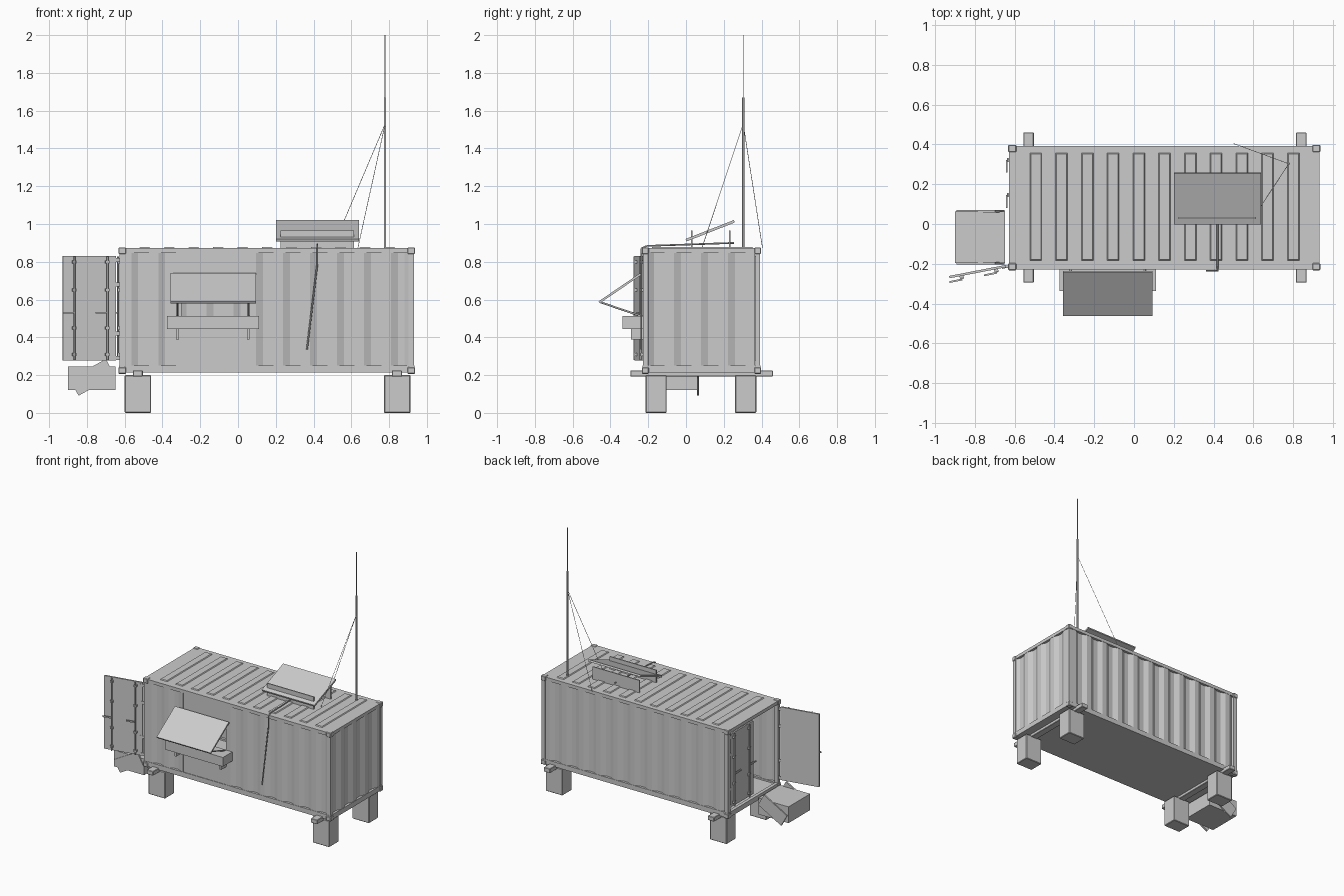
import bpy, bmesh, math
from mathutils import Vector, Matrix

if "Cube" in bpy.data.objects:
    bpy.data.objects.remove(bpy.data.objects["Cube"])

X0, X1, Y0, Y1, Z0, Z1 = -0.63, 0.935, -0.23, 0.395, 0.21, 0.873


def finish(name, bm):
    bmesh.ops.recalc_face_normals(bm, faces=bm.faces)
    me = bpy.data.meshes.new(name)
    bm.to_mesh(me)
    bm.free()
    ob = bpy.data.objects.new(name, me)
    bpy.context.collection.objects.link(ob)
    return ob


def box(name, x, y, z, m=None, bevel=0):
    """Box from (min, max) ranges, optionally moved by a matrix."""
    bm = bmesh.new()
    bmesh.ops.create_cube(bm, size=1)
    for v in bm.verts:
        v.co = Vector([(r[0] + r[1]) / 2 + c * (r[1] - r[0]) for r, c in zip((x, y, z), v.co)])
    if bevel:
        bmesh.ops.bevel(bm, geom=bm.edges[:], offset=bevel, segments=1, affect='EDGES')
    if m:
        bm.transform(m)
    return finish(name, bm)


def rod(name, pts, r, sides=8, m=None):
    """Straight round bars joining successive points."""
    bm = bmesh.new()
    for a, b in zip(pts, pts[1:]):
        a, b = Vector(a), Vector(b)
        if m:
            a, b = m @ a, m @ b
        d = b - a
        t = Matrix.Translation((a + b) / 2) @ d.to_track_quat('Z', 'Y').to_matrix().to_4x4()
        bmesh.ops.create_cone(bm, cap_ends=True, segments=sides, radius1=r, radius2=r, depth=d.length, matrix=t)
    ob = finish(name, bm)
    for p in ob.data.polygons:
        p.use_smooth = len(p.vertices) == 4
    return ob


def corrugated(name, start, end, inward, z=(0.235, 0.86), q=0.0357, depth=0.016):
    """Vertical sheet folded with a trapezoid profile."""
    a, b, n = Vector(start), Vector(end), Vector(inward)
    length = (b - a).length
    d = (b - a).normalized()
    pts, k = [], 0
    while k * q < length:
        pts.append(a + d * k * q + n * (depth if k % 4 in (2, 3) else 0))
        k += 1
    pts.append(b)
    bm = bmesh.new()
    rows = [[bm.verts.new((p.x, p.y, h)) for p in pts] for h in z]
    for i in range(len(pts) - 1):
        bm.faces.new((rows[0][i], rows[0][i + 1], rows[1][i + 1], rows[1][i]))
    ob = finish(name, bm)
    mod = ob.modifiers.new("thickness", 'SOLIDIFY')
    mod.thickness, mod.offset = 0.004, 0


# floor and roof
box("floor", (X0 + .005, X1 - .005), (Y0 + .005, Y1 - .005), (0.213, 0.238))
box("roof", (X0 + .003, X1 - .003), (Y0 + .003, Y1 - .003), (0.86, 0.872))
for i in range(11):
    x = -0.494 + i * 0.1296
    rib = box("roof_rib", (x - .033, x + .033), (-0.186, 0.36), (0.868, 0.878))
    for v in rib.data.vertices:
        if v.co.z > 0.875:
            v.co.x += 0.008 if v.co.x < x else -0.008
            v.co.y += 0.008 if v.co.y < 0 else -0.008

# frame: rails, posts and corner blocks
for z in ((0.213, 0.25), (0.847, 0.872)):
    for y in (Y0 + .002, Y1 - .027):
        box("long_rail", (X0, X1), (y, y + .025), z)
    for x in (X0 + .002, X1 - .027):
        box("end_rail", (x, x + .025), (Y0, Y1), z)
for x in (X0, X1 - .035):
    for y in (Y0, Y1 - .03):
        box("corner_post", (x + .002, x + .033), (y + .002, y + .028), (Z0, Z1))
        for z in (Z0 - .003, Z1 - .032):
            box("corner_block", (x - .003, x + .038), (y - .003, y + .033), (z, z + .035), bevel=.004)

# corrugated walls, with a flat section around the serving window
corrugated("front_wall_left", (-.6, Y0 + .006), (-.30, Y0 + .006), (0, 1))
corrugated("front_wall_right", (.06, Y0 + .006), (.905, Y0 + .006), (0, 1))
box("wall_below_window", (-.31, .07), (Y0 + .006, Y0 + .012), (.235, .51))
box("wall_above_window", (-.31, .07), (Y0 + .006, Y0 + .012), (.72, .86))
corrugated("back_wall", (.905, Y1 - .006), (-.6, Y1 - .006), (0, -1))
corrugated("end_wall", (X1 - .006, Y1 - .03), (X1 - .006, Y0 + .03), (-1, 0))


# end doors with locking bars, handles and hinges (local: x width, y outward)
def door(name, hinge, along, outward):
    m = Matrix(((along[0], outward[0], 0, hinge[0]), (along[1], outward[1], 0, hinge[1]),
                (0, 0, 1, 0), (0, 0, 0, 1)))
    box(name + "_panel", (0, .288), (-.012, 0), (.278, .83), m)
    for u in (.05, .227):
        rod(name + "_bar", [(u, .013, .28), (u, .013, .828)], .005, 8, m)
        box(name + "_handle", (u, u + .065), (.014, .023), (.525, .535), m)
        for z in (.31, .45, .65, .80):
            box(name + "_bracket", (u - .01, u + .01), (0, .016), (z - .008, z + .008), m)
    for z in (.29, .42, .68, .81):
        box(name + "_hinge", (-.018, .02), (-.008, .004), (z - .01, z + .01), m)


door("closed_door", (-.622, .373), (0, -1), (-1, 0))
a = math.radians(191)
door("open_door", (-.645, -.218), (math.cos(a), math.sin(a)), (-math.sin(a), math.cos(a)))

# support blocks and cross beams
for x in (-.60, .773):
    for y in (-.214, .26):
        box("support_block", (x, x + .14), (y, y + .112), (0, .2), bevel=.004)
for x in (-.557, .815):
    box("cross_beam", (x, x + .053), (-.295, .46), (.192, .225), bevel=.003)

# entry step with tilted side plates
box("entry_step", (-.90, -.648), (-.197, .062), (.122, .245))
for y in (-.204, .058):
    m = Matrix.Translation((-.772, 0, .188)) @ Matrix.Rotation(math.radians(-29), 4, 'Y')
    box("step_side", (-.11, .11), (y, y + .012), (-.05, .05), m)

# window hatch, struts, counter and brackets
m = Matrix.Translation((0, -.24, .735)) @ Matrix.Rotation(math.atan2(.15, .22), 4, 'X')
box("window_hatch", (-.357, .094), (-.266, 0), (-.006, .006), m)
box("counter", (-.375, .11), (-.337, -.225), (.443, .512))
for x in (-.32, .055):
    rod("hatch_strut", [(x, -.45, .585), (x, -.225, .508)], .005)
    box("counter_bracket", (x - .007, x + .007), (-.29, -.225), (.388, .445))

# solar panel on two upright plates
m = Matrix.Translation((.42, .0, .914)) @ Matrix.Rotation(math.atan2(.1, .255), 4, 'X')
box("solar_panel", (-.22, .22), (0, .275), (-.007, .007), m)
for y in (.03, .232):
    box("panel_support", (.225, .615), (y - .004, y + .004), (.87, .966))

# cable from the panel over the roof and down the front
rod("power_cable", [(.42, .255, .9), (.42, -.21, .884), (.42, -.236, .87), (.42, -.236, .79), (.365, -.236, .335)], .0045, 6)

# mast, whip and guy wires
rod("mast", [(.779, .303, .86), (.779, .303, 1.67)], .006, 10)
rod("mast_whip", [(.779, .303, 1.65), (.779, .303, 2.0)], .0025, 6)
for end in ((.50, .405, .872), (.635, .085, .875)):
    rod("guy_wire", [(.779, .303, 1.53), end], .0015, 6)
